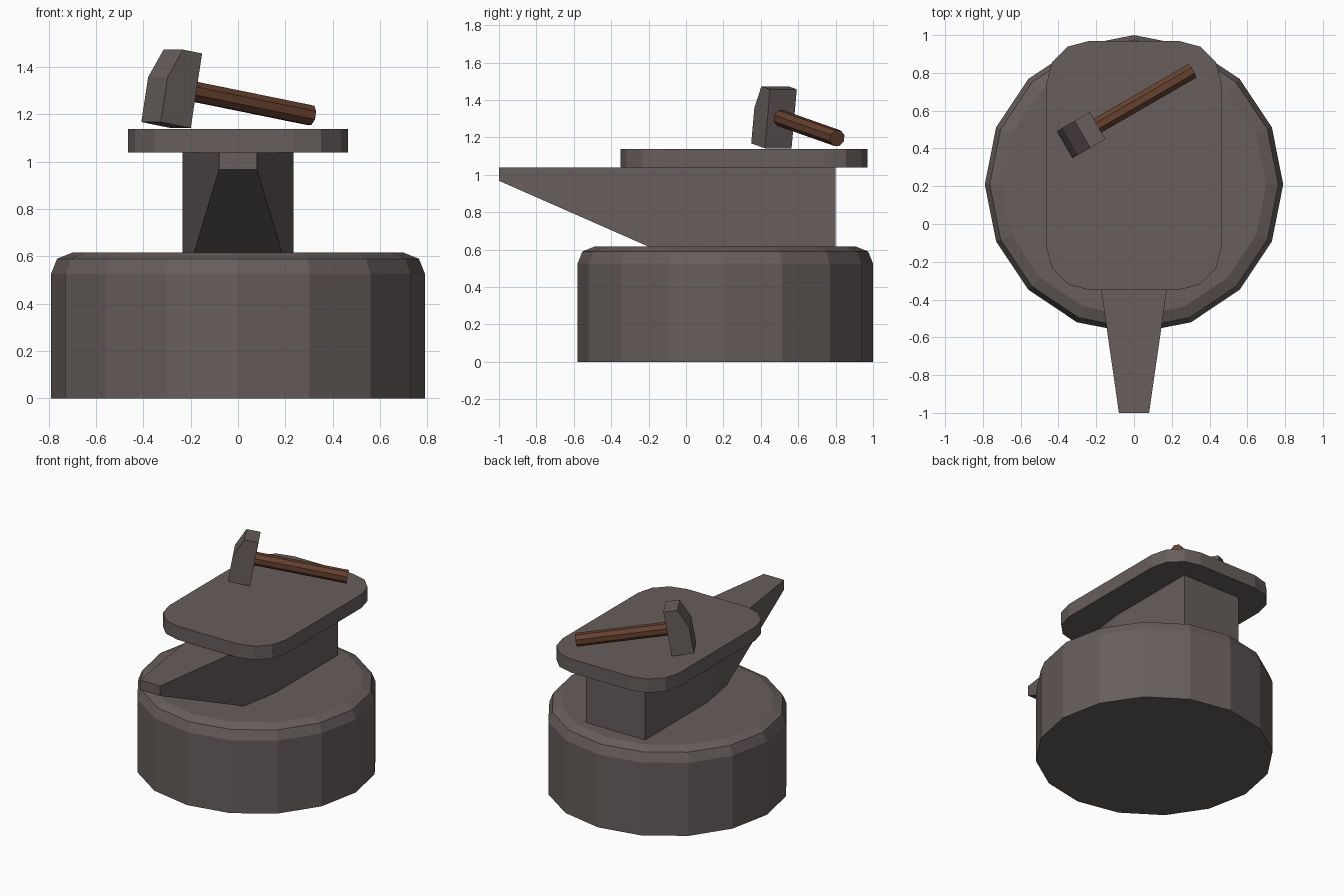
import bpy, bmesh, math
from mathutils import Matrix, Vector

if "Cube" in bpy.data.objects:
    bpy.data.objects.remove(bpy.data.objects["Cube"])


def material(name, rgb):
    m = bpy.data.materials.new(name)
    m.diffuse_color = (*rgb, 1)
    m.use_nodes = True
    m.node_tree.nodes["Principled BSDF"].inputs["Base Color"].default_value = m.diffuse_color
    return m


metal = material("dark grey metal", (0.135, 0.112, 0.108))
wood = material("brown wood", (0.13, 0.052, 0.028))


def loft(name, rings, mat, matrix=None):
    """Skin a stack of equal-length rings and cap both ends."""
    bm = bmesh.new()
    loops = [[bm.verts.new(p) for p in ring] for ring in rings]
    n = len(loops[0])
    for a, b in zip(loops, loops[1:]):
        for i in range(n):
            j = (i + 1) % n
            bm.faces.new((a[i], a[j], b[j], b[i]))
    bm.faces.new(loops[0][::-1])
    bm.faces.new(loops[-1])
    bmesh.ops.recalc_face_normals(bm, faces=bm.faces)
    me = bpy.data.meshes.new(name)
    bm.to_mesh(me)
    bm.free()
    me.materials.append(mat)
    ob = bpy.data.objects.new(name, me)
    bpy.context.collection.objects.link(ob)
    if matrix:
        ob.matrix_world = matrix
    return ob


def circle(r, n, offset=0.0):
    return [(r * math.cos(2 * math.pi * (i + offset) / n),
             r * math.sin(2 * math.pi * (i + offset) / n)) for i in range(n)]


# Round base with a two-step bevel on the top edge
base_profile = [(0.79, 0), (0.79, 0.525), (0.764, 0.59), (0.70, 0.616)]
loft("round_base", [[(x, y + 0.21, z) for x, y in circle(r, 16)]
                    for r, z in base_profile], metal)

# Anvil block tapering forward into the horn: y, bottom x, top x, bottom z
sections = [(0.80, 0.235, 0.235, 0.616), (0.09, 0.235, 0.235, 0.616),
            (-0.20, 0.185, 0.195, 0.616), (-1.0, 0.08, 0.08, 0.968)]
loft("anvil_body", [[(-b, y, z), (b, y, z), (t, y, 1.04), (-t, y, 1.04)]
                    for y, b, t, z in sections], metal)

# Top plate with rounded corners
hx, hy, cy, r = 0.465, 0.66, 0.31, 0.23
outline = []
for k, (sx, sy) in enumerate([(1, 1), (-1, 1), (-1, -1), (1, -1)]):
    for s in range(4):
        a = math.radians(90 * k + 30 * s)
        outline.append((sx * (hx - r) + r * math.cos(a),
                        cy + sy * (hy - r) + r * math.sin(a)))
loft("top_plate", [[(x, y, z) for x, y in outline] for z in (1.04, 1.138)], metal)

# Hammer frame: x along the handle, tilted 10 degrees and turned 30 degrees
frame = (Matrix.Translation(Vector((-0.241, 0.493, 1.142)))
         @ Matrix.Rotation(math.radians(30), 4, 'Z')
         @ Matrix.Rotation(math.radians(10), 4, 'Y'))

# Hammer head: side profile with a chamfered far edge
head = [(0, 0), (0, 0.32), (-0.094, 0.32), (-0.148, 0.193), (-0.148, 0)]
loft("hammer_head", [[(x, y, z) for x, z in head] for y in (-0.0825, 0.0825)],
     metal, frame)

# Hammer handle
loft("hammer_handle", [[(x, y, z + 0.163) for y, z in circle(0.045, 8, 0.5)]
                       for x in (-0.07, 0.614)], wood, frame)
